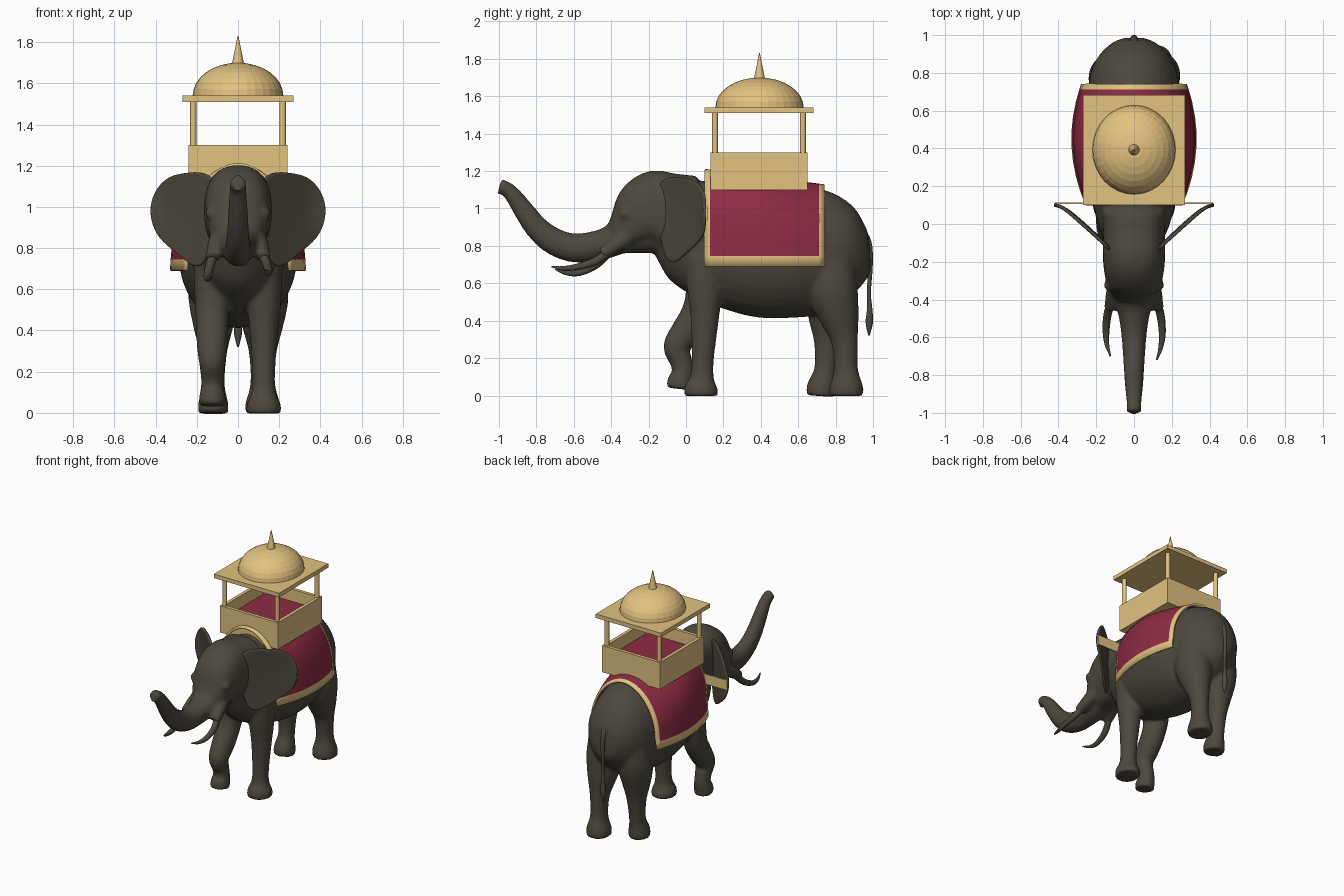
import bpy, bmesh, math
from mathutils import Vector, Matrix

cube = bpy.data.objects.get("Cube")
if cube:
    bpy.data.objects.remove(cube, do_unlink=True)


def material(name, r, g, b):
    m = bpy.data.materials.new(name)
    m.use_nodes = True
    m.diffuse_color = (r, g, b, 1)
    for n in m.node_tree.nodes:
        if n.type == 'BSDF_PRINCIPLED':
            n.inputs["Base Color"].default_value = (r, g, b, 1)
            n.inputs["Roughness"].default_value = 0.8
    return m


hide = material("dark grey hide", 0.075, 0.066, 0.05)
gold = material("pale gold", 0.76, 0.54, 0.215)
red = material("crimson cloth", 0.27, 0.024, 0.058)


def finish(bm, name, mats, smooth=False):
    bmesh.ops.recalc_face_normals(bm, faces=bm.faces[:])
    me = bpy.data.meshes.new(name)
    bm.to_mesh(me)
    bm.free()
    for m in mats:
        me.materials.append(m)
    for p in me.polygons:
        p.use_smooth = smooth
    ob = bpy.data.objects.new(name, me)
    bpy.context.collection.objects.link(ob)
    return ob


def spline(rows, steps=4):
    # Catmull-Rom through rows of numbers
    v = [Vector(r) for r in rows]
    v = [2 * v[0] - v[1]] + v + [2 * v[-1] - v[-2]]
    out = []
    for a, b, c, d in zip(v, v[1:], v[2:], v[3:]):
        for i in range(steps):
            t = i / steps
            out.append(0.5 * (2 * b + (c - a) * t + (2 * a - 5 * b + 4 * c - d) * t * t
                              + (3 * b - a - 3 * c + d) * t ** 3))
    return out + [v[-2]]


def power(v, n):
    return math.copysign(abs(v) ** (2 / n), v)


def tube(bm, rows, n=2.0, segs=24):
    # rows: x, y, z, half width, half depth
    rows = spline(rows)
    rings = []
    for i, r in enumerate(rows):
        a, b = rows[max(i - 1, 0)], rows[min(i + 1, len(rows) - 1)]
        tangent = Vector(b[:3]) - Vector(a[:3])
        up = tangent.cross(Vector((1, 0, 0))).normalized()
        ring = []
        for k in range(segs):
            ang = math.tau * k / segs
            p = Vector(r[:3]) + up * power(math.sin(ang), n) * r[4]
            p.x += power(math.cos(ang), n) * r[3]
            ring.append(bm.verts.new(p))
        rings.append(ring)
    for a, b in zip(rings, rings[1:]):
        for k in range(segs):
            j = (k + 1) % segs
            bm.faces.new((a[k], a[j], b[j], b[k]))
    bm.faces.new(rings[0])
    bm.faces.new(rings[-1])


def mid(rows):
    return [(0, *r) for r in rows]


def leg(bm, x, rows):
    tube(bm, [(x, y, z, r * 0.93, r) for y, z, r in rows])


# Elephant: overlapping lofts fused into one skin
bm = bmesh.new()
tube(bm, mid([(-.10, .96, .14, .19), (0, .91, .185, .27), (.1, .86, .215, .318), (.25, .81, .26, .345),
              (.42, .78, .285, .365), (.58, .77, .285, .355), (.72, .765, .245, .335),
              (.83, .755, .22, .285), (.91, .745, .17, .21), (.965, .74, .105, .13),
              (.985, .74, .05, .06)]), 2.0, 32)
# head and jaw
tube(bm, mid([(.08, 1.0, .17, .175), (-.06, .985, .165, .205), (-.165, .98, .165, .222),
              (-.235, .955, .16, .187), (-.31, .89, .14, .122), (-.36, .84, .115, .085)]), 2.4)
tube(bm, mid([(-.08, .86, .12, .10), (-.22, .835, .105, .075), (-.37, .81, .08, .05)]))
# trunk
tube(bm, mid([(-.28, .90, .12, .11), (-.40, .825, .1, .085), (-.52, .793, .076, .08),
              (-.62, .792, .064, .077), (-.72, .832, .057, .072), (-.80, .90, .052, .064),
              (-.87, .993, .047, .055), (-.92, 1.065, .042, .046), (-.96, 1.105, .039, .04),
              (-.998, 1.118, .039, .042)]))
# straight and lifted forelegs, then hind legs
leg(bm, .125, [(.09, .75, .1), (.10, .55, .092), (.10, .4, .075), (.09, .2, .06),
               (.085, .1, .064), (.08, .04, .09), (.08, -.003, .09)])
leg(bm, -.125, [(.10, .75, .1), (.09, .55, .092), (.06, .44, .086), (.0, .34, .082),
                (-.05, .26, .072), (-.025, .18, .06), (-.015, .12, .06), (-.03, .075, .07),
                (-.035, .035, .07)])
leg(bm, .12, [(.78, .72, .12), (.785, .56, .135), (.82, .42, .107), (.848, .29, .072),
              (.855, .14, .065), (.857, .05, .09), (.857, -.003, .09)])
leg(bm, -.12, [(.78, .72, .12), (.77, .56, .13), (.757, .42, .105), (.755, .29, .072),
               (.745, .14, .06), (.725, .05, .078), (.72, -.003, .078)])
# tusk sockets and brows
for s in (1, -1):
    tube(bm, [(s * .08, -.29, .87, .055, .055), (s * .105, -.37, .81, .046, .046),
              (s * .125, -.45, .755, .034, .034)], segs=16)
    bmesh.ops.create_icosphere(bm, subdivisions=2, radius=.036,
                               matrix=Matrix.Translation((s * .125, -.325, .97)))
skin = finish(bm, "elephant_body", [hide], True)
mod = skin.modifiers.new("fuse", 'REMESH')
mod.mode = 'VOXEL'
mod.voxel_size = 0.012
mod.use_smooth_shade = True
mod = skin.modifiers.new("soften", 'SMOOTH')
mod.factor = 0.5
mod.iterations = 8

# Ears: fan of shrinking outlines, swept back from the head
outline = [(.10, 1.13), (.17, 1.175), (.26, 1.165), (.335, 1.152), (.40, 1.09), (.432, 1.0),
           (.418, .91), (.378, .84), (.315, .79), (.25, .735), (.20, .70), (.155, .73),
           (.13, .83), (.10, .96)]
for side, s in (("left", 1), ("right", -1)):
    bm = bmesh.new()
    cx, cz = .26, .97
    loops = []
    for f in (1, .94, .6, .25):
        loop = []
        for x, z in outline:
            px, pz = cx + (x - cx) * f, cz + (z - cz) * f
            py = min(-.14 + (px - .12) * .9, .1)
            loop.append(bm.verts.new((s * px, py + .012 * (1 - f), pz)))
        loops.append(loop)
    for a, b in zip(loops, loops[1:]):
        for k in range(len(a)):
            j = (k + 1) % len(a)
            bm.faces.new((a[k], a[j], b[j], b[k]))
    bm.faces.new(loops[-1])
    ear = finish(bm, side + "_ear", [hide], True)
    mod = ear.modifiers.new("thickness", 'SOLIDIFY')
    mod.thickness = .018
    mod.offset = 0
    mod = ear.modifiers.new("round", 'SUBSURF')
    mod.levels = mod.render_levels = 2

# Tusks and tail
for name, rows in (
        ("left_tusk", [(.115, -.40, .78, .024), (.14, -.48, .72, .022), (.15, -.58, .688, .018),
                       (.14, -.66, .68, .012), (.12, -.72, .69, .004)]),
        ("right_tusk", [(-.115, -.40, .78, .024), (-.14, -.48, .70, .022), (-.148, -.57, .657, .018),
                        (-.143, -.64, .655, .012), (-.125, -.70, .675, .004)]),
        ("tail", [(0, .92, .90, .025), (0, .972, .82, .02), (0, .985, .70, .014), (0, .978, .55, .011),
                  (0, .982, .46, .015), (0, .98, .39, .02), (0, .978, .32, .004)])):
    bm = bmesh.new()
    tube(bm, [(*r, r[3]) for r in rows], segs=14)
    finish(bm, name, [hide], True)

# Saddle cloth: arched sheet with hanging hems and a gold border
bm = bmesh.new()
columns = []
for y in (.10, .13, .18, .25, .33, .41, .49, .57, .65, .71, .74):
    w = .315 - .62 * (y - .45) ** 2
    zc = .85 - .12 * (y - .1)
    h = 1.205 - .13 * (y - .1) - zc
    n = 2.5 - 1.8 * abs(y - .4)
    arc = [math.pi * k / 28 for k in range(29)]
    pts = [(w * power(math.cos(a), n), zc + h * power(math.sin(a), n)) for a in arc]
    pts = [(w + .01, .69), (w + .006, .745)] + pts + [(-w - .006, .745), (-w - .01, .69)]
    columns.append([bm.verts.new((x, y, z)) for x, z in pts])
for a, b in zip(columns, columns[1:]):
    for k in range(len(a) - 1):
        f = bm.faces.new((a[k], a[k + 1], b[k + 1], b[k]))
        c = f.calc_center_median()
        f.material_index = int(c.y < .13 or c.y > .71 or c.z < .745)
cloth = finish(bm, "saddle_cloth", [red, gold], True)
mod = cloth.modifiers.new("thickness", 'SOLIDIFY')
mod.thickness = .014
mod.offset = 0


# Howdah
def box(name, lo, hi, mat):
    bm = bmesh.new()
    bmesh.ops.create_cube(bm, size=1)
    for v in bm.verts:
        v.co = [a + (b - a) * (c + .5) for a, b, c in zip(lo, hi, v.co)]
    return finish(bm, name, [mat])


def cone(name, x, y, z0, z1, r0, r1, segs=16):
    bm = bmesh.new()
    bmesh.ops.create_cone(bm, cap_ends=True, segments=segs, radius1=r0, radius2=r1, depth=z1 - z0,
                          matrix=Matrix.Translation((x, y, (z0 + z1) / 2)))
    return finish(bm, name, [gold])


y0, y1, w, t = .13, .65, .24, .025
box("howdah_floor", (-w, y0, 1.10), (w, y1, 1.12), gold)
box("howdah_cushion", (-w + t, y0 + t, 1.12), (w - t, y1 - t, 1.21), red)
box("front_panel", (-w, y0, 1.10), (w, y0 + t, 1.30), gold)
box("back_panel", (-w, y1 - t, 1.10), (w, y1, 1.30), gold)
for side, s in (("left", 1), ("right", -1)):
    a, b = sorted((s * w, s * (w - t)))
    box(side + "_panel", (a, y0 + t, 1.10), (b, y1 - t, 1.30), gold)
    # gold band from the cloth to the back of the ear
    a, b = sorted((s * .225, s * .42))
    box(side + "_ear_band", (a, .106, .935), (b, .115, 1.01), gold)
    for end, y in (("front", .155), ("back", .625)):
        cone(f"{end}_{side}_post", s * .217, y, 1.2, 1.515, .016, .016)
box("roof_slab", (-.27, .1, 1.51), (.27, .682, 1.54), gold)

# Dome: upper half of a squashed sphere
bm = bmesh.new()
bmesh.ops.create_uvsphere(bm, u_segments=32, v_segments=16, radius=1)
bmesh.ops.bisect_plane(bm, geom=bm.verts[:] + bm.edges[:] + bm.faces[:], plane_co=(0, 0, 0),
                       plane_no=(0, 0, 1), clear_inner=True)
bmesh.ops.transform(bm, verts=bm.verts[:],
                    matrix=Matrix.Translation((0, .393, 1.54)) @ Matrix.Diagonal((.22, .236, .16, 1)))
finish(bm, "dome", [gold])
cone("finial", 0, .393, 1.69, 1.83, .03, .002)
